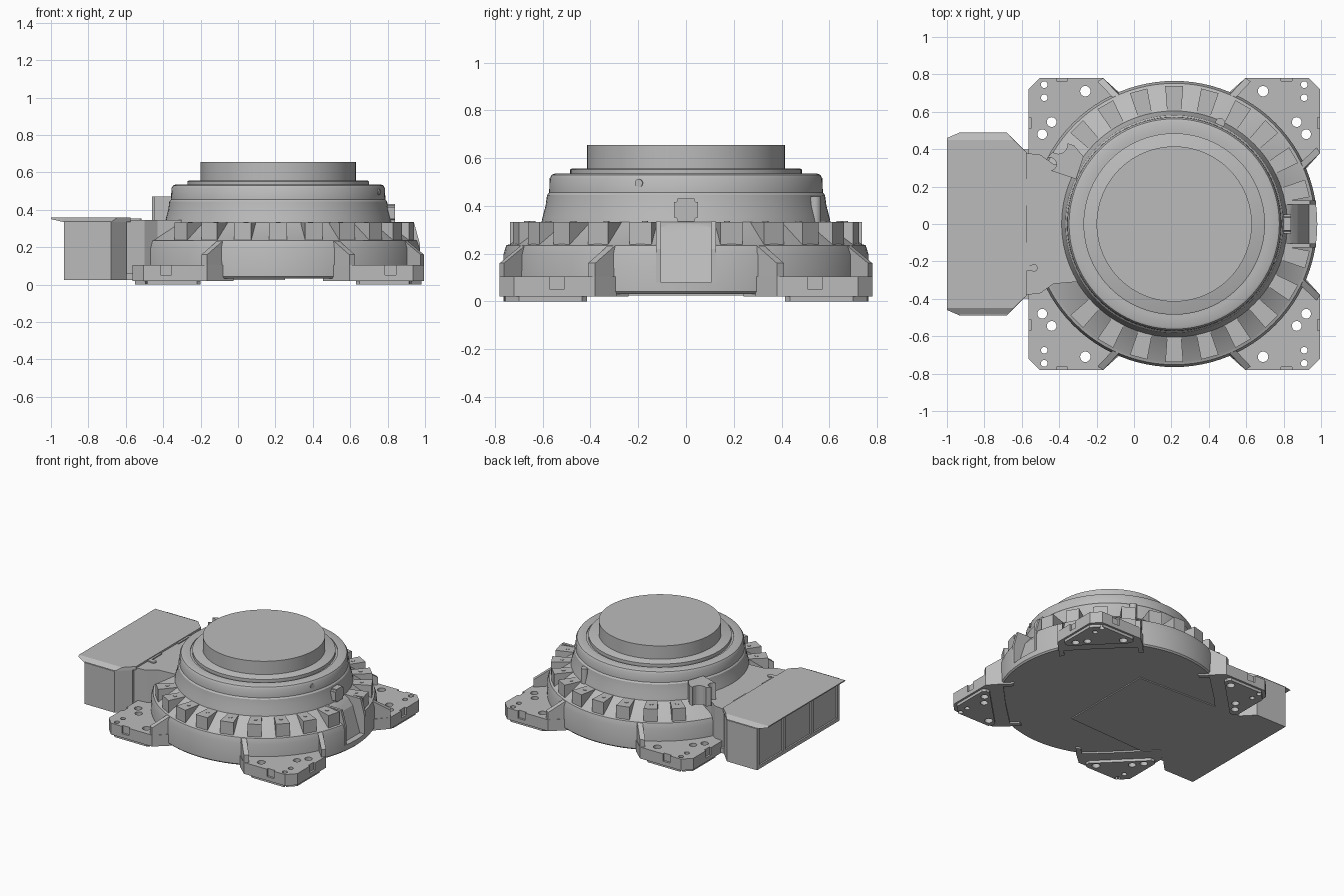
import bpy, bmesh
from math import cos, sin, pi, radians
from mathutils import Vector, Matrix

cube = bpy.data.objects.get("Cube")
if cube:
    bpy.data.objects.remove(cube, do_unlink=True)

CX = 0.215  # x position of the turntable axis

grey = bpy.data.materials.new("plain_grey")
grey.use_nodes = True
grey.diffuse_color = (0.5, 0.5, 0.5, 1)
grey.node_tree.nodes["Principled BSDF"].inputs["Base Color"].default_value = (0.5, 0.5, 0.5, 1)


def finish(name, bm, cx=CX, smooth=False):
    bmesh.ops.recalc_face_normals(bm, faces=bm.faces[:])
    mesh = bpy.data.meshes.new(name)
    bm.to_mesh(mesh)
    bm.free()
    mesh.materials.append(grey)
    obj = bpy.data.objects.new(name, mesh)
    obj.location.x = cx
    bpy.context.collection.objects.link(obj)
    if smooth:
        smooth_object(obj)
    return obj


def activate(obj):
    bpy.ops.object.select_all(action='DESELECT')
    obj.select_set(True)
    bpy.context.view_layer.objects.active = obj


def smooth_object(obj):
    activate(obj)
    bpy.ops.object.shade_smooth_by_angle(angle=radians(30))


def add_extrusion(bm, points, vec):
    face = bm.faces.new([bm.verts.new(p) for p in points])
    geom = bmesh.ops.extrude_face_region(bm, geom=[face], use_keep_orig=True)["geom"]
    bmesh.ops.translate(bm, verts=[v for v in geom if isinstance(v, bmesh.types.BMVert)], vec=vec)


def extrude(name, points, vec, cx=CX):
    bm = bmesh.new()
    add_extrusion(bm, points, vec)
    return finish(name, bm, cx)


def prism(name, outline, z0, z1, cx=CX):
    return extrude(name, [(x, y, z0) for x, y in outline], (0, 0, z1 - z0), cx)


def add_cylinder(bm, x, y, z, r, h, segments=20):
    bmesh.ops.create_cone(bm, cap_ends=True, segments=segments, radius1=r, radius2=r, depth=h,
                          matrix=Matrix.Translation((x, y, z)))


def add_box(bm, center, size):
    bmesh.ops.create_cube(bm, size=1, matrix=Matrix.Translation(center) @ Matrix.Diagonal((*size, 1)))


def lathe(name, profile):
    bm = bmesh.new()
    verts = [bm.verts.new((r, 0, z)) for r, z in profile]
    edges = [bm.edges.new(pair) for pair in zip(verts, verts[1:])]
    bmesh.ops.spin(bm, geom=verts + edges, cent=(0, 0, 0), axis=(0, 0, 1), angle=2 * pi, steps=96)
    bmesh.ops.remove_doubles(bm, verts=bm.verts[:], dist=0.0002)
    return finish(name, bm, smooth=True)


def cut(obj, cutter):
    cutter.hide_render = True
    mod = obj.modifiers.new("cut", 'BOOLEAN')
    mod.operation = 'DIFFERENCE'
    mod.solver = 'EXACT'
    mod.object = cutter
    activate(obj)
    bpy.ops.object.modifier_apply(modifier=mod.name)
    bpy.data.objects.remove(cutter, do_unlink=True)


def mirrored(outline):
    return outline + [(x, -y) for x, y in reversed(outline)]


# Round base with sloping shoulder, slotted at the +x side
base = lathe("base", [(0, .032), (.755, .032), (.765, .042), (.765, .195), (.752, .235),
                      (.735, .24), (.615, .325), (.6, .335), (0, .335)])
slot = [(.58, .40), (.6, .345), (.66, .27), (.72, .08), (.9, .08), (.9, .4)]
cut(base, extrude("slot_cutter", [(x, -.11, z) for x, z in slot], (0, .22, 0)))
smooth_object(base)
for side in (-1, 1):
    cheek = [(.59, .08), (.757, .08), (.757, .22), (.725, .335), (.59, .335)]
    extrude("slot_cheek", [(x, side * .105, z) for x, z in cheek], (0, side * .02, 0))

# Rotating drum, collar ring and top disc
lathe("drum", [(0, .33), (.605, .33), (.6, .355), (.588, .4), (.582, .445), (.573, .455),
               (.571, .515), (.562, .53), (.55, .535), (.5, .535), (.5, .528), (0, .528)])
lathe("collar_ring", [(0, .52), (.485, .52), (.485, .552), (.478, .556), (0, .556)])
lathe("top_disc", [(0, .55), (.415, .55), (.415, .655), (0, .655)])

# Ring of cooling blocks, each with a small stud
for angle in range(15, 136, 15):
    for side in (-1, 1):
        rot = Matrix.Rotation(radians(side * angle), 4, 'Z')
        plan = mirrored([(.59, .037), (.737, .048)])
        bm = bmesh.new()
        add_extrusion(bm, [(x, y, .21) for x, y in plan], (0, 0, .123))
        add_cylinder(bm, .665, 0, .333, .013, .006, 12)
        bmesh.ops.transform(bm, matrix=rot, verts=bm.verts[:])
        finish("cooling_block", bm)

# Four corner feet with drilled holes, edge notches, sole plates and ribs
FOOT = [(.5, .5), (.7, .29), (.78, .38), (.78, .72), (.72, .78), (.38, .78), (.29, .7)]
SOLE = [(.415, .715), (.415, .745), (.435, .765), (.7, .765), (.765, .7),
        (.765, .435), (.745, .415), (.715, .415)]
HOLES = [(.695, .745, .018), (.695, .675, .018), (.475, .71, .028),
         (.655, .545, .026), (.705, .48, .026)]
for sx in (-1, 1):
    for sy in (-1, 1):
        foot = prism("foot", [(sx * x, sy * y) for x, y in FOOT], .02, .105)
        sole = prism("foot_sole", [(sx * x, sy * y) for x, y in SOLE], 0, .022)
        for part in (foot, sole):
            bm = bmesh.new()
            for x, y, r in HOLES:
                add_cylinder(bm, sx * x, sy * y, .05, r, .3)
            if part is foot:
                add_box(bm, (sx * .6, sy * .78, .085), (.06, .03, .07))
                add_box(bm, (sx * .78, sy * .54, .085), (.03, .06, .07))
            cut(part, finish("hole_cutter", bm))
        # sloping ribs closing the ends of the foot
        for swap in (False, True):
            if swap and sx < 0:
                continue

            def place(x, y):
                return (sx * y, sy * x) if swap else (sx * x, sy * y)
            rib = [(.38, .78, .02), (.38, .78, .16), (.295, .69, .235), (.24, .645, .235), (.24, .645, .02)]
            extrude("foot_rib", [(*place(x, y), z) for x, y, z in rib], (*place(.03, -.018), 0))

# Small fittings on the drum
bm = bmesh.new()
add_box(bm, (.59, 0, .383), (.07, .1, .095))
bmesh.ops.bevel(bm, geom=[e for e in bm.edges if abs(e.verts[0].co.x - e.verts[1].co.x) > .01],
                offset=.015, segments=3, affect='EDGES')
finish("front_lug", bm)
bm = bmesh.new()
add_cylinder(bm, .245, .54, .385, .026, .11, 24)
finish("side_post", bm, smooth=True)
bm = bmesh.new()
bmesh.ops.create_cone(bm, cap_ends=True, segments=16, radius1=.017, radius2=.017, depth=.02,
                      matrix=Matrix.Translation((.533, -.195, .495)) @
                      Matrix.Rotation(radians(-20), 4, 'Z') @ Matrix.Rotation(pi / 2, 4, 'Y'))
finish("drum_plug", bm)

# Curved clip standing beside the neck
bracket = prism("clip_bracket", [(-.46, .29), (-.46, .36), (-.38, .44), (-.32, .42),
                                 (-.27, .36), (-.31, .24)], .33, .47, 0)
bm = bmesh.new()
add_cylinder(bm, -.405, .425, .45, .05, .4, 24)
add_cylinder(bm, -.45, .32, .45, .035, .4, 24)
cut(bracket, finish("clip_cutter", bm, 0))

# Neck joining the side cabinet to the base
prism("neck", mirrored([(-.62, .385), (-.5, .37), (-.43, .32), (-.2, .3)]), .025, .345, 0)
prism("neck_cover", mirrored([(-.62, .24), (-.56, .24), (-.56, .1), (-.585, .1)]), .34, .352, 0)
prism("under_plate", mirrored([(-.9, .45), (-.6, .4), (.25, .36)]), .024, .06, 0)
bm = bmesh.new()
add_cylinder(bm, -.535, -.235, .348, .02, .012)
add_box(bm, (-.56, -.235, .348), (.05, .03, .012))
finish("neck_latch", bm, 0)

# Side cabinet with recessed panels on its outer face
cabinet = prism("cabinet", mirrored([(-.93, .488), (-.68, .488), (-.595, .4)]), .024, .338, 0)
bm = bmesh.new()
for y, width in ((-.32, .28), (.0, .3), (.32, .28)):
    add_box(bm, (-.93, y, .185), (.024, width, .27))
cut(cabinet, finish("panel_cutter", bm, 0))

# Cabinet lid with sloping end strips and a thin outer overhang
bm = bmesh.new()
low = mirrored([(-1, .46), (-.93, .49), (-.68, .49), (-.575, .385)])
high = mirrored([(-1, .45), (-.93, .45), (-.645, .45), (-.575, .383)])


def lid_height(x, y):
    return .35 if x < -.95 else .334


lower = [bm.verts.new((x, y, lid_height(x, y))) for x, y in low]
upper = [bm.verts.new((x, y, .358)) for x, y in high]
bm.faces.new(lower)
bm.faces.new(upper)
for i in range(len(lower)):
    j = (i + 1) % len(lower)
    bm.faces.new((lower[i], lower[j], upper[j], upper[i]))
bmesh.ops.triangulate(bm, faces=[f for f in bm.faces if len(f.verts) > 4 and lower[0] in f.verts])
finish("cabinet_lid", bm, 0)
